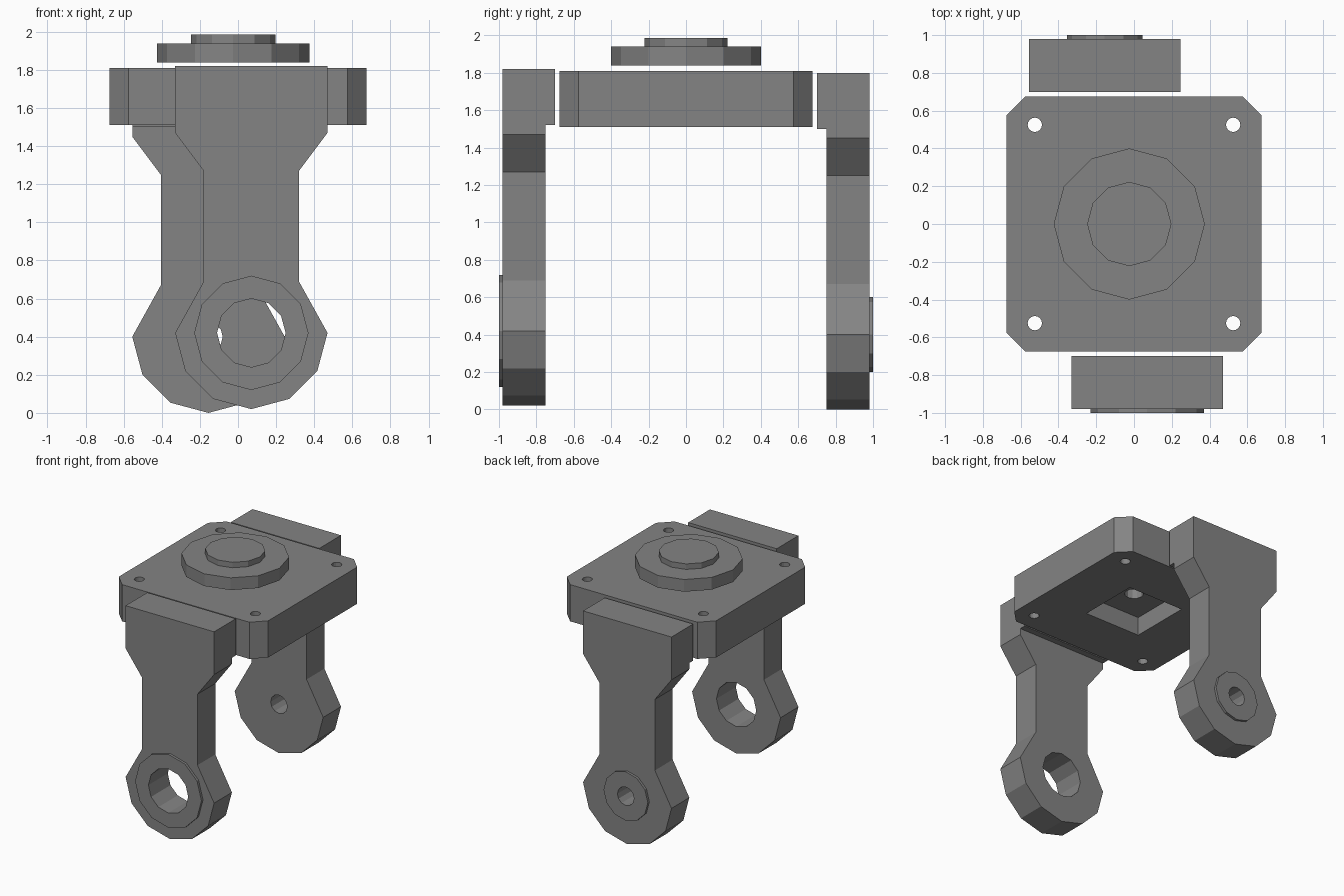
import bpy, bmesh
from math import sin, cos, pi
from mathutils import Vector

if "Cube" in bpy.data.objects:
    bpy.data.objects.remove(bpy.data.objects["Cube"], do_unlink=True)

grey = bpy.data.materials.new("mid_grey")
grey.use_nodes = True
grey.diffuse_color = (0.23, 0.23, 0.23, 1)
grey.node_tree.nodes["Principled BSDF"].inputs["Base Color"].default_value = (0.23, 0.23, 0.23, 1)


def circle(cx, cy, r, n=12):
    return [(cx + r * cos(2 * pi * i / n), cy + r * sin(2 * pi * i / n)) for i in range(n)]


def rect(x0, x1, y0, y1):
    return [(x0, y0), (x1, y0), (x1, y1), (x0, y1)]


def prism(name, outline, a, b, axis="z"):
    """Extrude a 2D outline from a to b along z, or along y for an xz outline."""
    def place(u, v, w):
        return Vector((u, v, w)) if axis == "z" else Vector((u, w, v))
    bm = bmesh.new()
    low = bm.faces.new([bm.verts.new(place(u, v, a)) for u, v in outline])
    grown = bmesh.ops.extrude_face_region(bm, geom=[low])["geom"]
    moved = [g for g in grown if isinstance(g, bmesh.types.BMVert)]
    bmesh.ops.translate(bm, vec=place(0, 0, b - a), verts=moved)
    bmesh.ops.recalc_face_normals(bm, faces=bm.faces)
    mesh = bpy.data.meshes.new(name)
    bm.to_mesh(mesh)
    bm.free()
    mesh.materials.append(grey)
    obj = bpy.data.objects.new(name, mesh)
    bpy.context.collection.objects.link(obj)
    return obj


def combine(obj, tool, operation):
    """Apply a boolean and remove the helper."""
    mod = obj.modifiers.new("boolean", "BOOLEAN")
    mod.operation, mod.solver, mod.object = operation, "EXACT", tool
    tool.hide_render = True
    bpy.context.view_layer.update()
    result = bpy.data.meshes.new_from_object(
        obj.evaluated_get(bpy.context.evaluated_depsgraph_get()))
    obj.modifiers.clear()
    obj.data = result
    bpy.data.objects.remove(tool, do_unlink=True)


# Legs: flared head, straight shaft, round foot with boss and bore
def leg(name, x, z, side, boss_r, bore_r):
    foot = [p for p in circle(0, 0, 0.4) if p[1] < 0.01]
    right = [(0.25, 0.27), (0.25, 0.85), (0.4, 1.05), (0.4, 1.4)]
    left = [(-u, v) for u, v in reversed(right)]
    outline = [(x + u, z + v) for u, v in foot + right + left] if foot[0][0] < 0 \
        else [(x + u, z + v) for u, v in right + left + foot[1:] + foot[:1]]
    body = prism(name, outline, side * 0.75, side * 0.98, "y")
    head = prism("head", rect(x - 0.4, x + 0.4, z + 1.1, z + 1.4), side * 0.70, side * 0.98, "y")
    combine(body, head, "UNION")
    boss = prism("boss", circle(x, z, boss_r), side * 0.85, side * 1.0, "y")
    combine(body, boss, "UNION")
    bore = prism("bore", circle(x, z, bore_r), side * 0.6, side * 1.1, "y")
    combine(body, bore, "DIFFERENCE")


leg("front_leg", 0.07, 0.42, -1, 0.3, 0.18)
leg("back_leg", -0.155, 0.40, 1, 0.2, 0.075)

# Mounting plate with chamfered corners
h, c = 0.675, 0.575
plate = prism("mounting_plate", [(h, -c), (h, c), (c, h), (-c, h),
                                 (-h, c), (-h, -c), (-c, -h), (c, -h)], 1.51, 1.81)
# Square pocket underneath, centre bore and corner bolt holes
combine(plate, prism("pocket", rect(-0.25, 0.25, -0.25, 0.25), 1.4, 1.66), "DIFFERENCE")
combine(plate, prism("centre_bore", circle(0, 0, 0.07), 1.4, 1.9), "DIFFERENCE")
for sx in (-1, 1):
    for sy in (-1, 1):
        hole = prism("bolt_hole", circle(sx * 0.525, sy * 0.525, 0.038, 16), 1.4, 1.9)
        combine(plate, hole, "DIFFERENCE")

# Stepped round cap above the plate
cap = prism("round_cap", circle(-0.025, 0, 0.4), 1.84, 1.94)
combine(cap, prism("step", circle(-0.025, 0, 0.223), 1.9, 1.985), "UNION")
